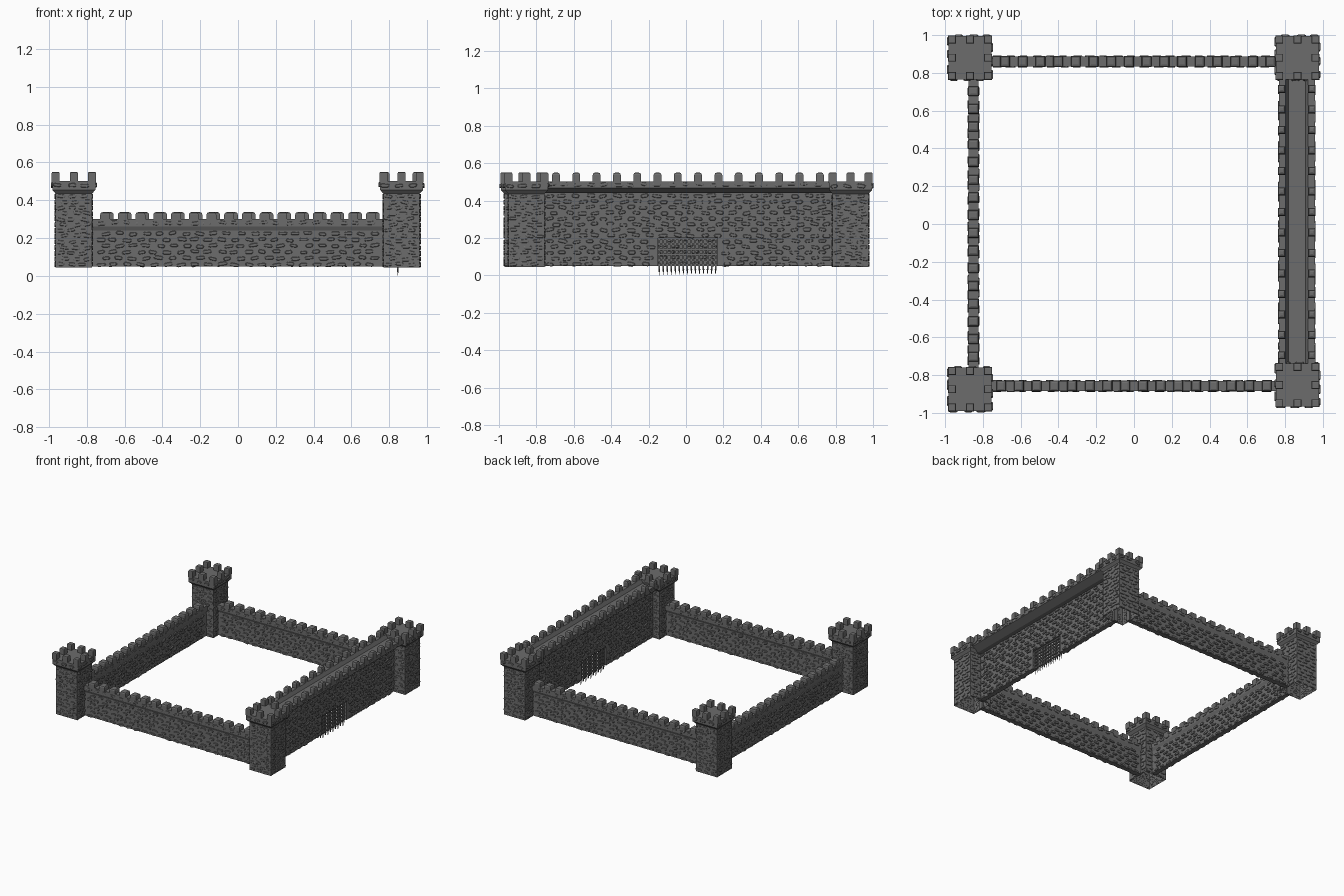
import bpy, bmesh, math, random
from mathutils import Vector, Matrix

if "Cube" in bpy.data.objects:
    bpy.data.objects.remove(bpy.data.objects["Cube"])

random.seed(7)
stone = bpy.data.materials.new("grey stone")
stone.diffuse_color = (0.15, 0.15, 0.15, 1)
stone.use_nodes = True
stone.node_tree.nodes["Principled BSDF"].inputs["Base Color"].default_value = stone.diffuse_color
Z = Vector((0, 0, 1))


def finish(bm, name):
    me = bpy.data.meshes.new(name)
    bm.to_mesh(me)
    bm.free()
    me.materials.append(stone)
    ob = bpy.data.objects.new(name, me)
    bpy.context.collection.objects.link(ob)
    return ob


def box(bm, lo, hi, bevel=0.0):
    lo, hi = Vector(lo), Vector(hi)
    m = Matrix.Translation((lo + hi) / 2) @ Matrix.Diagonal((*(hi - lo), 1))
    vs = bmesh.ops.create_cube(bm, size=1, matrix=m)["verts"]
    if bevel:
        top = [v for v in vs if v.co.z > hi.z - 1e-5]
        es = {e for v in top for e in v.link_edges if e.other_vert(v) in top}
        bmesh.ops.bevel(bm, geom=list(es), offset=bevel, segments=2, profile=0.5, affect='EDGES')


def brick(bm, c, u, n, w, h, d):
    # one rounded stone standing proud of a vertical face
    a = random.uniform(-0.22, 0.22)
    uu = u * math.cos(a) + Z * math.sin(a)
    vv = Z * math.cos(a) - u * math.sin(a)
    shape = [(1, .4), (.7, 1), (-.7, 1), (-1, .4), (-1, -.4), (-.7, -1), (.7, -1), (1, -.4)]
    shape = [(x * random.uniform(.88, 1.05), y * random.uniform(.85, 1.05)) for x, y in shape]
    rings = []
    for s, k in ((1, -0.002), (1, d * 0.6), (0.78, d)):
        rings.append([bm.verts.new(c + uu * (x * w / 2 * s) + vv * (y * h / 2 * s) + n * k) for x, y in shape])
    flip = uu.cross(vv).dot(n) < 0
    for r0, r1 in zip(rings, rings[1:]):
        for i in range(8):
            j = (i + 1) % 8
            f = [r0[i], r0[j], r1[j], r1[i]]
            bm.faces.new(f[::-1] if flip else f)
    bm.faces.new(rings[2][::-1] if flip else rings[2])


def stones(bm, c, u, n, length, z0, z1, hole=None, d=0.008):
    # staggered courses of stones over a face centred on c
    rows = max(1, round((z1 - z0) / 0.031))
    cols = max(2, round(length / 0.072))
    for r in range(rows):
        z = z0 + (r + .5) * (z1 - z0) / rows
        for k in range(cols):
            s = (k + .5 + (.22 if r % 2 else -.22)) / cols * length - length / 2 + random.uniform(-.008, .008)
            s = max(-length / 2 + .026, min(length / 2 - .026, s))
            zz = z + random.uniform(-.004, .004)
            p = c + u * s
            if hole and hole[0] - .02 < p.y < hole[1] + .02 and zz < hole[2] + .008:
                continue
            brick(bm, Vector((p.x, p.y, zz)), u, n, random.uniform(.038, .054), random.uniform(.016, .022), d)


def extrude_profile(bm, pts, origin, u, n, length):
    # pts are (offset along n, height), swept along u
    rings = [[bm.verts.new(origin + n * x + Z * z + u * s) for x, z in pts] for s in (-length / 2, length / 2)]
    fs = [bm.faces.new(rings[0]), bm.faces.new(rings[1][::-1])]
    for i in range(len(pts)):
        j = (i + 1) % len(pts)
        fs.append(bm.faces.new((rings[0][i], rings[1][i], rings[1][j], rings[0][j])))
    bmesh.ops.recalc_face_normals(bm, faces=fs)


# corner towers: shaft, flared head, battlements, stones
def tower(name, cx, cy):
    bm = bmesh.new()
    b, t = 0.096, 0.114
    levels = [(b, .045), (b, .435), (t, .455), (t, .503)]
    rings = [[bm.verts.new((cx + x * s, cy + y * s, z)) for x, y in ((-1, -1), (1, -1), (1, 1), (-1, 1))]
             for s, z in levels]
    for r0, r1 in zip(rings, rings[1:]):
        for i in range(4):
            j = (i + 1) % 4
            bm.faces.new((r0[i], r0[j], r1[j], r1[i]))
    bm.faces.new(rings[-1])
    for i in (-1, 0, 1):
        for j in (-1, 0, 1):
            if i or j:
                x, y = cx + i * .096, cy + j * .096
                box(bm, (x - .021, y - .021, .495), (x + .021, y + .021, .55), .007)
    for n in (Vector((1, 0, 0)), Vector((-1, 0, 0)), Vector((0, 1, 0)), Vector((0, -1, 0))):
        u = Z.cross(n)
        c = Vector((cx, cy, 0))
        stones(bm, c + n * b, u, n, 2 * b, .045, .435, d=.006)
        stones(bm, c + n * t, u, n, 2 * t, .46, .50)
    finish(bm, name)


tower("tower_front_left", -.868, -.875)
tower("tower_back_left", -.868, .88)
tower("tower_front_right", .865, -.853)
tower("tower_back_right", .865, .88)


# low curtain walls with a ledge and a row of rounded merlons
def low_wall(name, c, u, n, length, shift=0.0):
    bm = bmesh.new()
    b, t = .018, .027
    prof = [(-b, .05), (b, .05), (b, .24), (t, .26), (t, .30), (-t, .30), (-t, .26), (-b, .24)]
    extrude_profile(bm, prof, c, u, n, length)
    count = 16
    for k in range(count):
        p = c + u * ((k + .5) / count * 1.5 - .75 + shift)
        e = u * .026 + n * .029
        e = Vector((abs(e.x), abs(e.y), 0))
        box(bm, p - e + Z * .29, p + e + Z * .337, .013)
    for s in (1, -1):
        stones(bm, c + n * b * s, u, n * s, 1.5, .045, .24)
        stones(bm, c + n * t * s, u, n * s, 1.5, .26, .30, d=.005)
    finish(bm, name)


X, Y = Vector((1, 0, 0)), Vector((0, 1, 0))
low_wall("front_wall", Vector((0, -.857, 0)), X, Y, 1.56)
low_wall("back_wall", Vector((0, .86, 0)), X, Y, 1.56, .02)
low_wall("left_wall", Vector((-.85, 0, 0)), Y, X, 1.58)

# tall gate wall: thin curtain with an opening, walkway with two parapets on top
bm = bmesh.new()
gx, b, hole = .845, .018, (-.15, .165, .20)
box(bm, (gx - b, -.78, .05), (gx + b, hole[0], .45))
box(bm, (gx - b, hole[1], .05), (gx + b, .80, .45))
box(bm, (gx - b, hole[0], hole[2]), (gx + b, hole[1], .45))
for s in (1, -1):
    stones(bm, Vector((gx + b * s, .012, 0)), Y, X * s, 1.53, .045, .44, hole)
finish(bm, "gate_wall")

bm = bmesh.new()
wc = Vector((.862, .01, 0))
prof = [(-.035, .44), (.035, .44), (.095, .468), (.095, .503), (.06, .503), (.045, .475),
        (-.045, .475), (-.06, .503), (-.095, .503), (-.095, .468)]
extrude_profile(bm, prof, wc, Y, X, 1.55)
for s in (1, -1):
    for k in range(14):
        x, y = wc.x + s * .08, -.695 + k * .1085
        box(bm, (x - .02, y - .021, .49), (x + .02, y + .021, .55), .014)
    stones(bm, wc + X * s * .095, Y, X * s, 1.5, .468, .503, d=.005)
finish(bm, "gate_walkway")

# portcullis with spiked bars
bm = bmesh.new()
for k in range(15):
    y = -.143 + k * .0215
    box(bm, (gx - .004, y - .004, .035), (gx + .004, y + .004, .20))
    m = Matrix.Translation((gx, y, .0175)) @ Matrix.Rotation(math.pi, 4, 'X')
    bmesh.ops.create_cone(bm, segments=4, radius1=.005, radius2=0, depth=.035, cap_ends=True, matrix=m)
for k in range(6):
    z = .055 + k * .028
    box(bm, (gx - .006, hole[0], z - .005), (gx + .006, hole[1], z + .005))
finish(bm, "portcullis")
